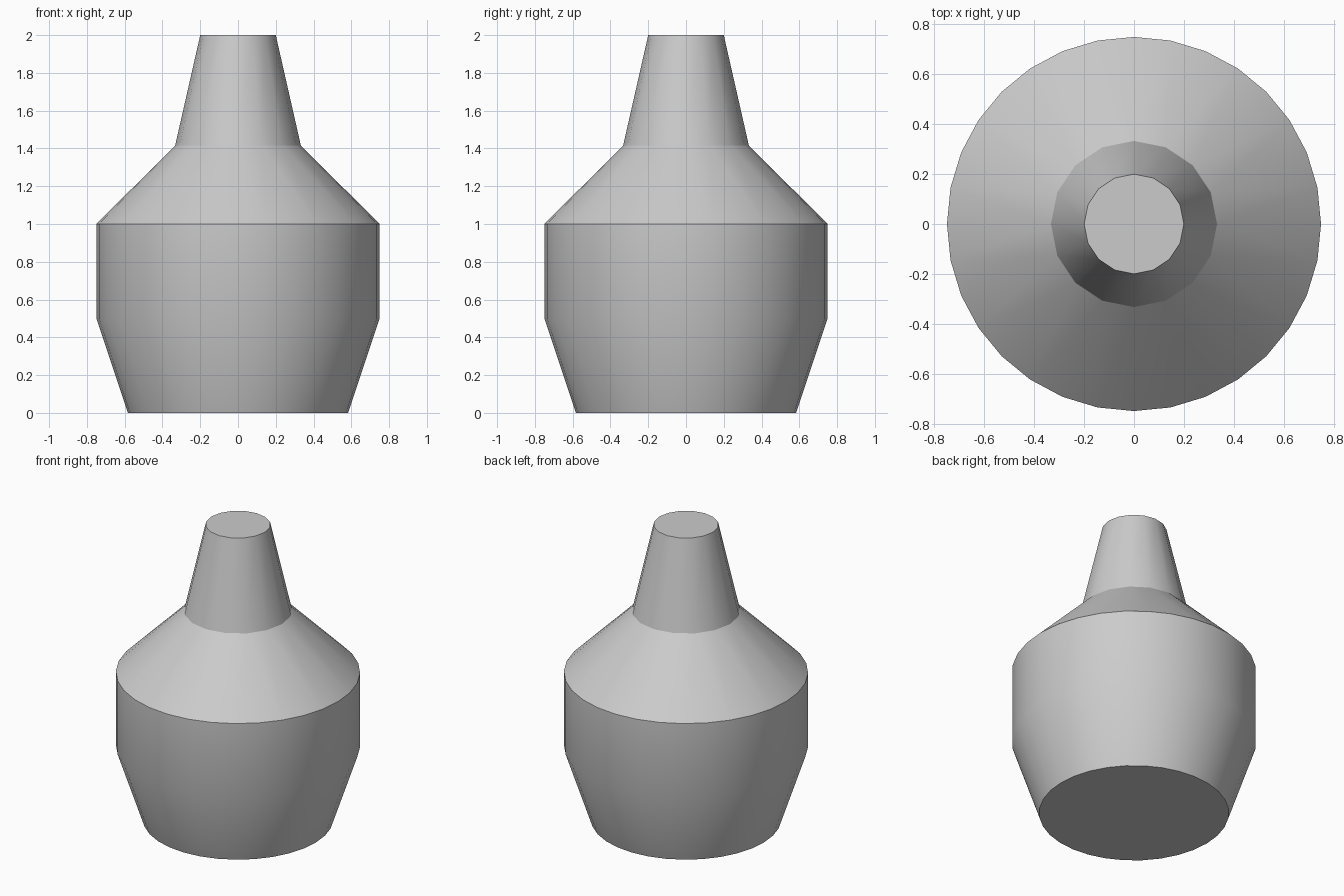
import bpy, bmesh, math

cube = bpy.data.objects.get("Cube")
if cube:
    bpy.data.objects.remove(cube, do_unlink=True)

# Plain grey material
grey = bpy.data.materials.new("light_grey")
grey.use_nodes = True
colour = (0.6, 0.6, 0.6, 1)
grey.diffuse_color = colour
grey.node_tree.nodes["Principled BSDF"].inputs["Base Color"].default_value = colour

# Bottle profile: radius, height, number of sides
PROFILE = [
    (0.583, 0.0, 32),   # base
    (0.75, 0.5, 32),    # belly bottom
    (0.75, 1.0, 32),    # shoulder edge
    (0.333, 1.415, 16), # neck root
    (0.2, 2.0, 16),     # neck top
]


def ring(bm, radius, z, sides):
    verts = [bm.verts.new((radius * math.cos(math.tau * i / sides),
                           radius * math.sin(math.tau * i / sides), z))
             for i in range(sides)]
    edges = [bm.edges.new((verts[i], verts[(i + 1) % sides]))
             for i in range(sides)]
    return verts, edges


# Rings joined into a closed bottle with flat ends
bm = bmesh.new()
rings = [ring(bm, *step) for step in PROFILE]
for (_, lower), (_, upper) in zip(rings, rings[1:]):
    bmesh.ops.bridge_loops(bm, edges=lower + upper)
bm.faces.new(rings[0][0])
bm.faces.new(rings[-1][0])
bmesh.ops.recalc_face_normals(bm, faces=bm.faces)

mesh = bpy.data.meshes.new("bottle_body")
bm.to_mesh(mesh)
bm.free()
mesh.materials.append(grey)
body = bpy.data.objects.new("bottle_body", mesh)
bpy.context.collection.objects.link(body)

# Smooth sides with crisp shoulder, neck root and rims
bpy.ops.object.select_all(action="DESELECT")
body.select_set(True)
bpy.context.view_layer.objects.active = body
bpy.ops.object.shade_smooth_by_angle(angle=math.radians(30))
